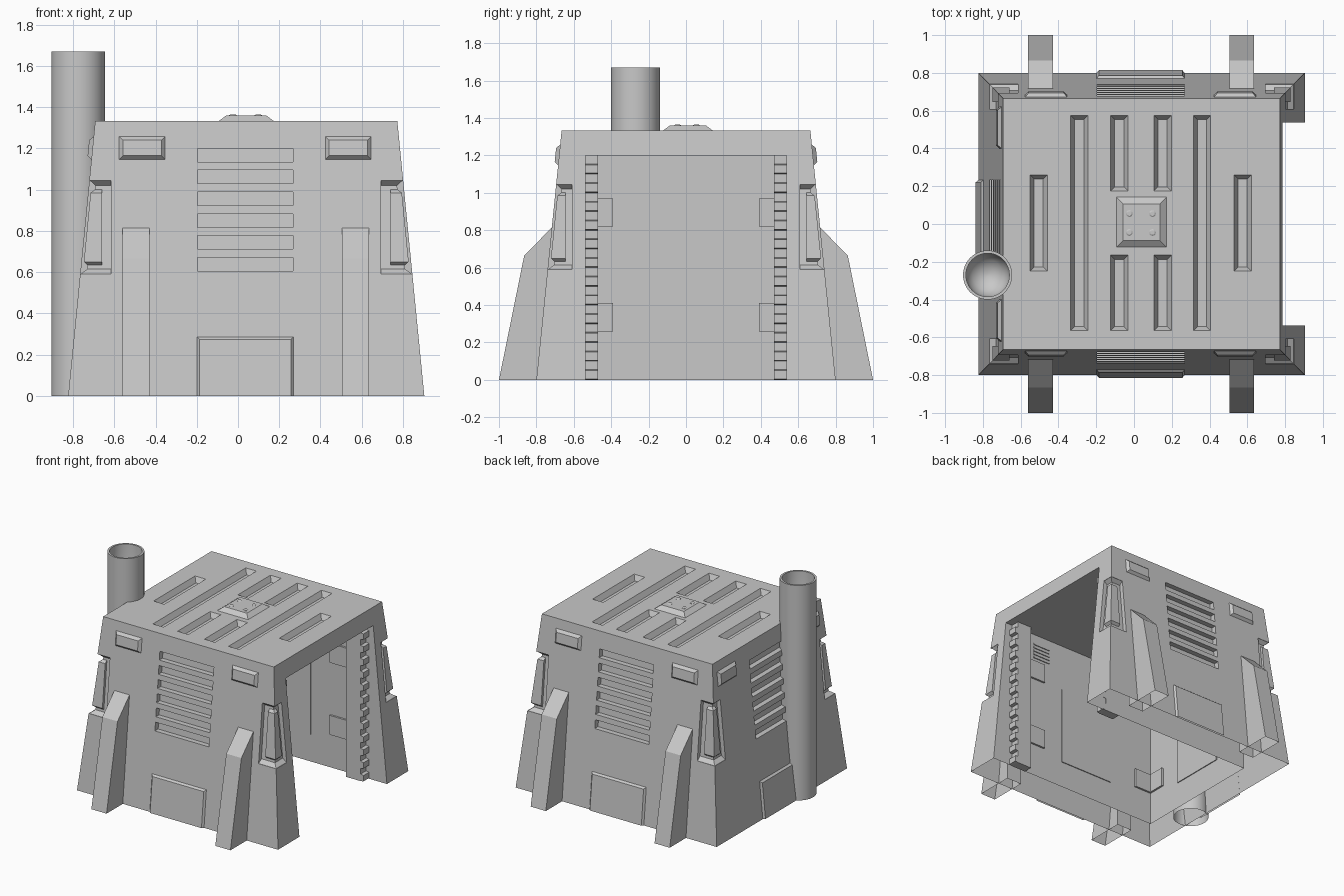
import bpy, bmesh, math

if "Cube" in bpy.data.objects:
    bpy.data.objects.remove(bpy.data.objects["Cube"])

H = 1.333         # body height
CX = 0.04         # body centre in x

grey = bpy.data.materials.new("light grey metal")
grey.diffuse_color = (0.58, 0.58, 0.58, 1)
grey.use_nodes = True
grey.node_tree.nodes["Principled BSDF"].inputs["Base Color"].default_value = grey.diffuse_color


def half_x(z): return 0.864 - 0.131 * z / H
def half_y(z): return 0.80 - 0.135 * z / H


def make(name, solids):
    """One object from closed lofts; each solid is a list of equal rings."""
    bm = bmesh.new()
    for rings in solids:
        vs = [[bm.verts.new(p) for p in r] for r in rings]
        n = len(vs[0])
        bm.faces.new(vs[0][::-1])
        bm.faces.new(vs[-1])
        for a, b in zip(vs, vs[1:]):
            for i in range(n):
                j = (i + 1) % n
                bm.faces.new((a[i], a[j], b[j], b[i]))
    bmesh.ops.recalc_face_normals(bm, faces=bm.faces[:])
    me = bpy.data.meshes.new(name)
    bm.to_mesh(me)
    bm.free()
    me.materials.append(grey)
    ob = bpy.data.objects.new(name, me)
    bpy.context.collection.objects.link(ob)
    return ob


def open_bottom(ob):
    """Remove the faces lying on the ground: the shell is hollow."""
    bm = bmesh.new()
    bm.from_mesh(ob.data)
    flat = [f for f in bm.faces if all(abs(v.co.z) < 1e-4 for v in f.verts)]
    bmesh.ops.delete(bm, geom=flat, context="FACES")
    bm.to_mesh(ob.data)
    bm.free()


def rect(x0, x1, y0, y1, z):
    return [(x0, y0, z), (x1, y0, z), (x1, y1, z), (x0, y1, z)]


def box(x0, x1, y0, y1, z0, z1):
    return [rect(x0, x1, y0, y1, z0), rect(x0, x1, y0, y1, z1)]


def wall_point(side, u, z, out):
    if side == "front":
        return (u, -half_y(z) - out, z)
    if side == "back":
        return (u, half_y(z) + out, z)
    return (CX - half_x(z) - out, u, z)


def wall_block(side, u0, u1, z0, z1, o0, o1, bevel=0.0, foot=False):
    """Block following a sloping outer wall, from offset o0 to o1."""
    rings = []
    for o, b in ((o0, 0), (o1, bevel)):
        zb = z0 if foot else z0 + b
        rings.append([wall_point(side, u, z, o) for u, z in
                      ((u0 + b, zb), (u1 - b, zb), (u1 - b, z1 - b), (u0 + b, z1 - b))])
    return rings


def corner_block(sx, sy, xi, yi, levels):
    """Block filling a body corner; levels are (z, inset from the slope)."""
    rings = []
    for z, inset in levels:
        xs = (CX + sx * xi, CX + sx * (half_x(z) - inset))
        ys = (sy * yi, sy * (half_y(z) - inset))
        rings.append(rect(*xs, *ys, z))
    return rings


# Wall centre lines along u for each side
MID = {"front": 0.035, "back": 0.035, "left": 0.0}
corners = [(sx, sy) for sx in (-1, 1) for sy in (-1, 1)]

# Body shell, cut by room, vents, roof grooves and corner notches
body = make("body_shell", [[rect(CX - half_x(z), CX + half_x(z), -half_y(z), half_y(z), z)
                            for z in (0, H)]])
cuts = [box(-0.61, 1.2, -0.537, 0.537, -0.2, 1.2)]
for side, m in MID.items():
    for i in range(6):
        z = 0.605 + i * 0.106
        cuts.append(wall_block(side, m - 0.232, m + 0.232, z, z + 0.066, 0.06, -0.04))
grooves = [(-0.29, 0.005, 0.57), (0.36, 0.005, 0.57), (-0.505, 0.005, 0.255), (0.575, 0.005, 0.255)]
grooves += [(x, y, 0.2) for x in (-0.078, 0.152) for y in (-0.365, 0.375)]
for x, y, h in grooves:
    w = 0.046
    cuts.append([rect(x - w + d, x + w - d, y - h + d, y + h - d, z)
                 for d, z in ((0.022, H - 0.04), (0, H), (0, H + 0.1))])
for sx, sy in corners:
    x0, x1 = sorted((CX + sx * 0.655, CX + sx * 1.0))
    y0, y1 = sorted((sy * 0.61, sy * 1.0))
    cuts.append(box(x0, x1, y0, y1, 0.59, 1.045))
cutter = make("body_cutter", cuts)
mod = body.modifiers.new("cut", "BOOLEAN")
mod.operation = "DIFFERENCE"
mod.solver = "EXACT"
mod.object = cutter
bpy.context.view_layer.objects.active = body
bpy.ops.object.modifier_apply(modifier="cut")
cutter.hide_render = True
cutter.hide_set(True)
open_bottom(body)

# Corner recess floors with sloping ends, and the raised blocks inside them
solids = []
for sx, sy in corners:
    solids.append(corner_block(sx, sy, 0.645, 0.6, ((0.589, 0.001), (0.615, 0.032),
                                                    (1.02, 0.032), (1.046, 0.001))))
    solids.append(corner_block(sx, sy, 0.70, 0.645, ((0.632, 0.034), (0.65, 0.012),
                                                     (0.985, 0.012), (1.003, 0.034))))
make("corner_guards", solids)

# Raised panels on the outer walls
solids = []
for side, m in MID.items():
    solids.append(wall_block(side, m - 0.235, m + 0.235, 0, 0.287, -0.002, 0.014, 0.014, True))
    r = 0.5 if side != "left" else 0.51
    for u in (m - r, m + r):
        solids.append(wall_block(side, u - 0.113, u + 0.113, 1.145, 1.26, -0.002, 0.02, 0.02))
open_bottom(make("wall_panels", solids))

# Sloping buttresses, front and back
prof = [(0.7, 0), (1.0, 0), (0.865, 0.665), (0.717, 0.815), (0.70, 0.815)]
open_bottom(make("buttresses", [[[(x, s * y, z) for y, z in prof] for x in (c - 0.065, c + 0.065)]
                                for c in (-0.495, 0.57) for s in (-1, 1)]))

# Chimney with a hollow top, turned from a profile
N = 48
prof = [(0.13, 0), (0.13, 1.67), (0.115, 1.67), (0.115, 1.47)]
prof += [(0.115 * math.cos(t), 1.47 - 0.115 * math.sin(t)) for t in (0.4, 0.8, 1.2, 1.5)]
chimney = make("chimney", [[[(-0.775 + r * math.cos(2 * math.pi * i / N),
                              -0.27 + r * math.sin(2 * math.pi * i / N), z)
                             for i in range(N)] for r, z in prof]])
open_bottom(chimney)
bpy.ops.object.select_all(action="DESELECT")
chimney.select_set(True)
bpy.context.view_layer.objects.active = chimney
bpy.ops.object.shade_smooth_by_angle(angle=math.radians(35))

# Roof hatch with four bolts
hatch = [[rect(CX - a, CX + a, 0.01 - a, 0.01 + a, z)
          for a, z in ((0.133, H - 0.01), (0.133, H), (0.097, H + 0.027))]]
for x in (-0.025, 0.098):
    for y in (-0.045, 0.055):
        hatch.append([[(x + r * math.cos(i * math.pi / 6), y + r * math.sin(i * math.pi / 6), z)
                       for i in range(12)] for r, z in ((0.018, 1.35), (0.018, 1.361), (0.012, 1.365))])
make("roof_hatch", hatch)

# Toothed door rails inside the opening
prof = [(0.60, 0), (0.60, 1.2)]
for i in range(12):
    z = 1.2 - i * 0.1
    prof += [(0.725, z), (0.725, z - 0.045), (0.75, z - 0.05), (0.75, z - 0.095)]
prof.append((0.725, 0))
make("door_rails", [[[(x, s * y, z) for x, z in prof] for y in (0.47, 0.54)] for s in (-1, 1)])

# Panels on the inner walls: rear wall, then the two side walls
T = 0.007
inner = [box(-0.615, -0.61 + T, -0.22, 0.225, 0.21, 0.825)]
for s in (-1, 1):
    a, b = sorted((s * 0.03, s * 0.24))
    inner.append(box(-0.615, -0.61 + T, a, b, 1.005, 1.18))
    y0, y1 = sorted((s * (0.537 - T), s * 0.545))
    inner.append(box(-0.22, 0.25, y0, y1, 0.21, 0.825))
    for z in (0.26, 0.82):
        a, b = sorted((s * 0.39, s * 0.54))
        inner.append(box(-0.615, -0.595, a, b, z, z + 0.15))
        a, b = sorted((s * 0.522, s * 0.545))
        for x in (-0.605, 0.42):
            inner.append(box(x, x + 0.15, a, b, z, z + 0.15))
    for i in range(5):
        inner.append(box(0.37, 0.52, y0, y1, 1.0 + i * 0.028, 1.014 + i * 0.028))
make("inner_wall_panels", inner)
